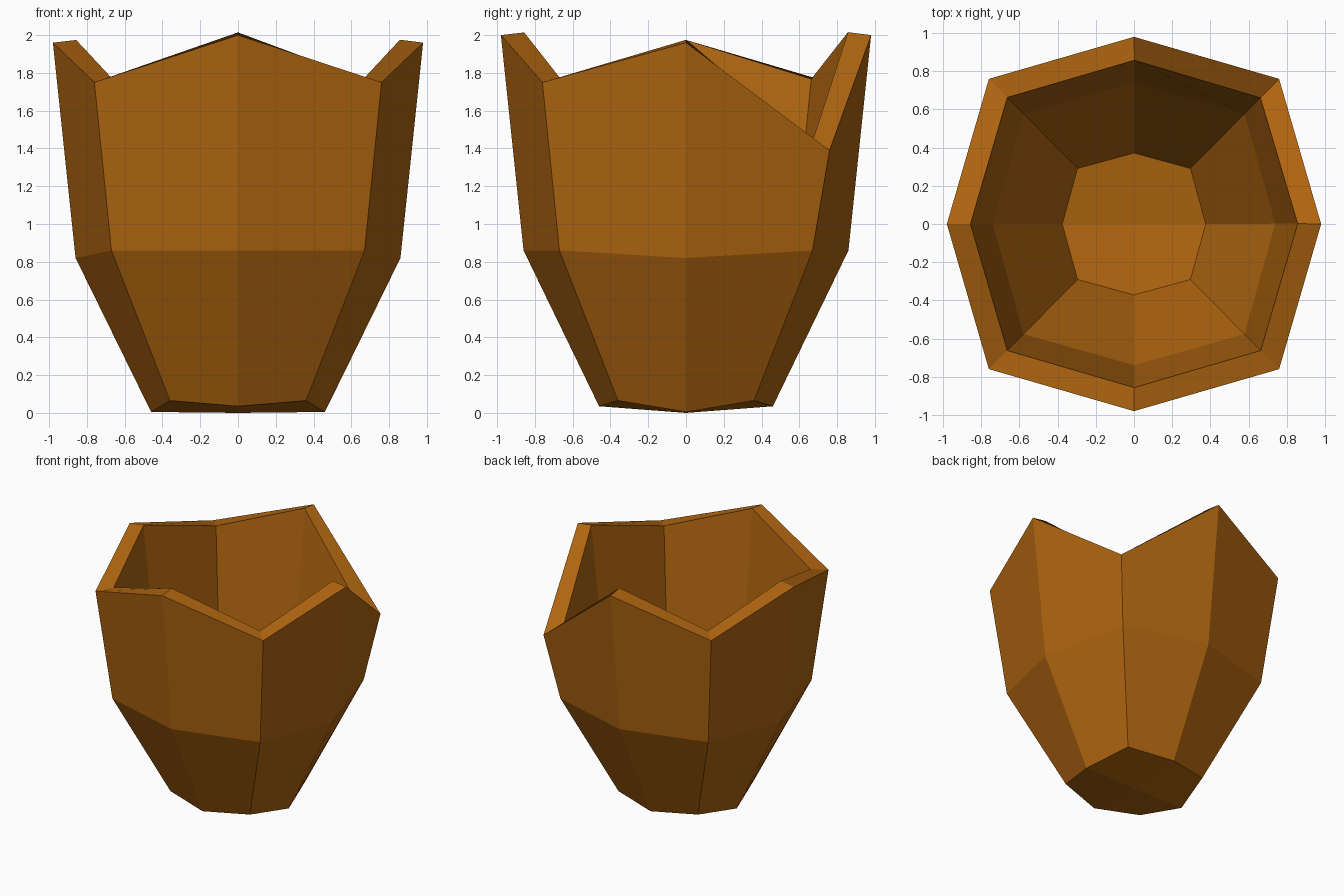
import bpy
import bmesh
import math

# Remove the default object only
cube = bpy.data.objects.get("Cube")
if cube:
    bpy.data.objects.remove(cube, do_unlink=True)

# Clay colour
clay = bpy.data.materials.new("orange_brown_clay")
clay.use_nodes = True
clay.diffuse_color = (0.43, 0.13, 0.005, 1)
clay.node_tree.nodes["Principled BSDF"].inputs["Base Color"].default_value = clay.diffuse_color

bm = bmesh.new()


def ring(side, corner, z_side, z_front, z_corner):
    """Eight points counter-clockwise from +x; odd ones are the corners."""
    points = []
    for i in range(8):
        a = i * math.pi / 4
        if i % 2:
            r, z = corner * math.sqrt(2), z_corner
        else:
            r, z = side, z_front if i % 4 else z_side
        points.append(bm.verts.new((r * math.cos(a), r * math.sin(a), z)))
    return points


# Outer shell: base, shoulder and wavy rim
base = ring(0.46, 0.36, 0.005, 0.035, 0.065)
shoulder = ring(0.86, 0.67, 0.82, 0.86, 0.86)
rim = ring(0.98, 0.76, 1.96, 2.0, 1.75)
rim[1].co.z = 1.39  # broken-down back left corner

for low, high in ((base, shoulder), (shoulder, rim)):
    for i in range(8):
        j = (i + 1) % 8
        bm.faces.new((low[i], low[j], high[j], high[i]))

# Slightly pointed underside in four quarters
centre = bm.verts.new((0, 0, 0))
for i in range(0, 8, 2):
    bm.faces.new((centre, base[(i + 2) % 8], base[i + 1], base[i]))

mesh = bpy.data.meshes.new("pot")
bm.to_mesh(mesh)
bm.free()
mesh.materials.append(clay)
pot = bpy.data.objects.new("pot", mesh)
bpy.context.collection.objects.link(pot)

# Wall thickness, grown inwards
wall = pot.modifiers.new("wall", 'SOLIDIFY')
wall.thickness = 0.12
wall.offset = -1
wall.use_even_offset = True
wall.use_quality_normals = True
